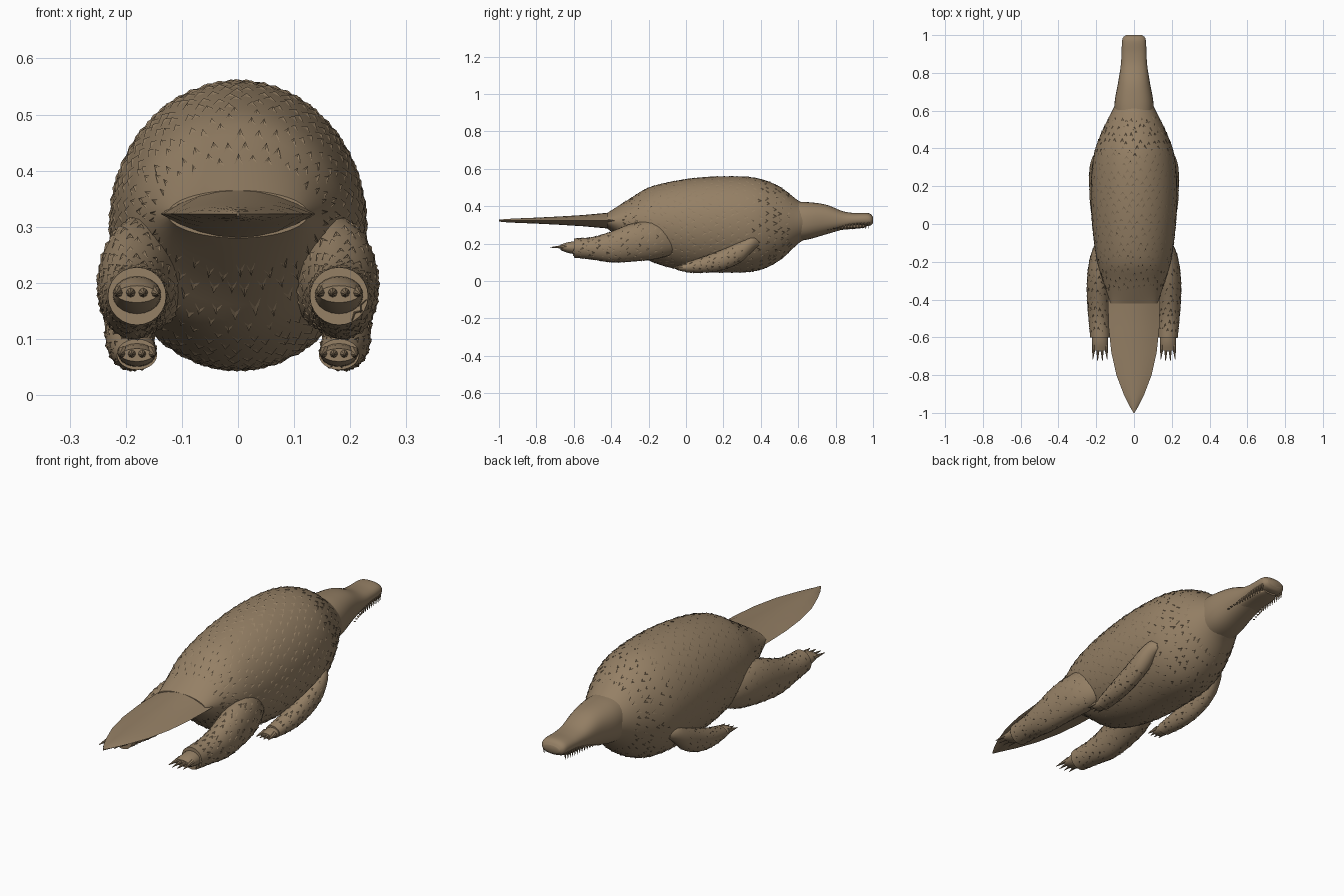
import bpy, bmesh, math, random
from mathutils import Vector

random.seed(7)
if "Cube" in bpy.data.objects:
    bpy.data.objects.remove(bpy.data.objects["Cube"])

brown = bpy.data.materials.new("feather brown")
brown.use_nodes = True
colour = (0.30, 0.215, 0.13, 1)
brown.diffuse_color = colour
brown.node_tree.nodes["Principled BSDF"].inputs["Base Color"].default_value = colour


def finish(name, bm, smooth=True):
    mesh = bpy.data.meshes.new(name)
    bm.to_mesh(mesh)
    bm.free()
    mesh.materials.append(brown)
    obj = bpy.data.objects.new(name, mesh)
    bpy.context.collection.objects.link(obj)
    if smooth:
        bpy.ops.object.select_all(action="DESELECT")
        obj.select_set(True)
        bpy.context.view_layer.objects.active = obj
        bpy.ops.object.shade_smooth_by_angle(angle=math.radians(40))
    return obj


def section(rows, y):
    """Smoothly interpolated (centre x, half width, bottom, top) at y."""
    n = len(rows)
    i = next((k for k in range(n - 1) if y <= rows[k + 1][0]), n - 2)
    p0, p1, p2, p3 = (rows[min(max(k, 0), n - 1)] for k in range(i - 1, i + 3))
    t = min(max((y - p1[0]) / (p2[0] - p1[0]), 0), 1)
    h = t * t * (3 - 2 * t)
    span = p2[0] - p1[0]
    out = []
    for c in range(1, 5):
        m1 = (p2[c] - p0[c]) / (p2[0] - p0[0]) * span
        m2 = (p3[c] - p1[c]) / (p3[0] - p1[0]) * span
        out.append(p1[c] * (1 - h) + p2[c] * h
                   + m1 * t * (1 - t) ** 2 - m2 * t * t * (1 - t))
    return out


def point(rows, y, a, power=1.0):
    cx, rx, low, high = section(rows, y)
    c, s = math.cos(a), math.sin(a)
    bend = lambda v: math.copysign(abs(v) ** power, v)
    return Vector((cx + rx * bend(c), y, (low + high) / 2 + (high - low) / 2 * bend(s)))


def normal(rows, y, a):
    e = 0.01
    du = point(rows, y, a + e) - point(rows, y, a - e)
    dv = point(rows, y + e, a) - point(rows, y - e, a)
    return dv.cross(du).normalized() * -1


def loft(name, rows, steps=30, sides=32, power=1.0):
    bm = bmesh.new()
    y0, y1 = rows[0][0], rows[-1][0]
    rings = []
    for k in range(steps + 1):
        y = y0 + (y1 - y0) * (1 - math.cos(math.pi * k / steps)) / 2
        rings.append([bm.verts.new(point(rows, y, math.tau * j / sides, power))
                      for j in range(sides)])
    for r, q in zip(rings, rings[1:]):
        for j in range(sides):
            k = (j + 1) % sides
            bm.faces.new((r[j], r[k], q[k], q[j]))
    for ring in (rings[0], rings[-1]):
        bm.faces.new(ring)
    bmesh.ops.recalc_face_normals(bm, faces=bm.faces)
    return finish(name, bm)


def feathers(name, rows, start, end, count, around, length, lift):
    """Rows of overlapping pointed plates that sweep backwards."""
    bm = bmesh.new()
    for k in range(count):
        row_y = start + (end - start) * k / (count - 1)
        for j in range(around):
            a = math.tau * (j + 0.5 * (k % 2)) / around + random.uniform(-.04, .04)
            y = row_y + random.uniform(-.012, .012)
            size = length * random.uniform(.75, 1.25)
            half = math.pi / around * 1.25
            tip_y = max(y - size, rows[0][0])
            n = normal(rows, y - size / 2, a)
            raise_by = lift(y) * random.uniform(.4, 1.4)
            root = point(rows, y, a) - n * .003
            side = [point(rows, y - size * .5, a + d) + n * .003 for d in (half, -half)]
            ridge = point(rows, y - size * .5, a) + n * (.006 + raise_by * .4)
            tip = point(rows, tip_y, a) + n * raise_by
            root, left, right, ridge, tip = (bm.verts.new(p) for p in
                                             (root, side[0], side[1], ridge, tip))
            for f in ((root, left, ridge), (left, tip, ridge),
                      (tip, right, ridge), (right, root, ridge)):
                bm.faces.new(f)
    bm.normal_update()
    return finish(name, bm, False)


def spike(name, base, tip, radius):
    bm = bmesh.new()
    base, tip = Vector(base), Vector(tip)
    axis = tip - base
    bmesh.ops.create_cone(bm, cap_ends=True, segments=8, radius1=radius,
                          radius2=radius * .1, depth=axis.length)
    turn = axis.to_track_quat("Z", "Y").to_matrix().to_4x4()
    bmesh.ops.transform(bm, matrix=turn, verts=bm.verts)
    bmesh.ops.translate(bm, vec=(base + tip) / 2, verts=bm.verts)
    return finish(name, bm)


# Body: y, centre x, half width, bottom, top
body = [(-.42, 0, .125, .28, .365), (-.3, 0, .165, .19, .44), (-.2, 0, .195, .11, .50),
        (0, 0, .222, .055, .545), (.2, 0, .228, .045, .56), (.38, 0, .21, .055, .55),
        (.5, 0, .165, .11, .505), (.6, 0, .115, .2, .43), (.63, 0, .1, .22, .415)]
loft("body", body, 40, 48)
feathers("body_feathers", body, .56, -.32, 24, 34, .095,
         lambda y: .012 + .032 * math.exp(-((y - .46) / .09) ** 2))

# Head with a long blunt snout
head = [(.56, 0, .105, .21, .425), (.65, 0, .102, .222, .422), (.75, 0, .084, .25, .408),
        (.84, 0, .07, .276, .373), (.9, 0, .066, .29, .364), (.97, 0, .063, .295, .364),
        (.99, 0, .056, .298, .356), (1, 0, .042, .31, .342)]
loft("head", head, 40, 32, .85)
jaw = [(.7, 0, .06, .25, .32), (.82, 0, .056, .272, .31), (.93, 0, .05, .282, .306),
       (.965, 0, .035, .287, .303)]
loft("lower_jaw", jaw, 14, 24, .85)
for s in (-1, 1):
    for k in range(14):
        y = .76 + k * .0165
        x = s * (section(head, y)[1] - .007)
        z = section(head, y)[2] + .02
        spike("tooth", (x, y, z), (x, y, max(z - .035, .275)), .006)

# Flat leaf-shaped tail with sharp side edges
bm = bmesh.new()
rows = []
outline = [(-.36, .138, .05), (-.42, .138, .042), (-.55, .134, .03), (-.68, .12, .022),
           (-.8, .093, .016), (-.9, .055, .012), (-.96, .026, .009), (-1, .002, .005)]
for y, w, thick in outline:
    ring = []
    for side in (1, -1):
        for k in range(8):
            u = 1 - k / 4
            ring.append(bm.verts.new((side * u * w, y, .323 + side * thick * (1 - u * u))))
    rows.append(ring)
for r, q in zip(rows, rows[1:]):
    for j in range(len(r)):
        k = (j + 1) % len(r)
        bm.faces.new((r[j], r[k], q[k], q[j]))
bm.faces.new(rows[0])
bm.faces.new(rows[-1])
bmesh.ops.recalc_face_normals(bm, faces=bm.faces)
finish("tail", bm)


# Limbs: hind legs trail behind, forelimbs fold along the belly
hind = [(-.6, .18, .052, .125, .228), (-.5, .185, .056, .115, .235),
        (-.4, .187, .062, .1, .265), (-.28, .178, .07, .105, .31),
        (-.15, .155, .07, .12, .32), (-.02, .12, .04, .16, .26)]
hind_foot = [(-.67, .18, .036, .165, .195), (-.63, .18, .042, .15, .208),
             (-.56, .18, .044, .14, .215)]
fore = [(0, .18, .036, .045, .1), (.1, .19, .042, .045, .132), (.2, .195, .042, .06, .17),
        (.3, .195, .04, .105, .215), (.36, .187, .03, .165, .24), (.39, .18, .012, .19, .225)]
fore_foot = [(-.05, .18, .028, .06, .083), (-.02, .18, .032, .052, .09),
             (.04, .18, .033, .05, .095)]


def limb(label, side, leg, foot, plumes, toe_length):
    flip = lambda rows: [(r[0], side * r[1], *r[2:]) for r in rows]
    leg, foot = flip(leg), flip(foot)
    loft(label + "_leg", leg, 20, 24)
    feathers(label + "_leg_feathers", leg, *plumes)
    loft(label + "_foot", foot, 8, 20)
    cx, rx, low, high = section(foot, foot[0][0])
    y, z = foot[0][0], (low + high) / 2
    for k in range(4):
        u = (k - 1.5) / 1.5
        x = cx + u * rx * .85
        spike(label + "_claw", (x, y + .03, z + .004),
              (x + u * .008, y - toe_length * (1 - .2 * abs(u)), z), .012)


for side, word in ((1, "left"), (-1, "right")):
    limb(word + "_hind", side, hind, hind_foot,
         (-.12, -.55, 13, 15, .075, lambda y: .018), .06)
    limb(word + "_fore", side, fore, fore_foot,
         (.3, .05, 8, 13, .07, lambda y: .016), .035)
